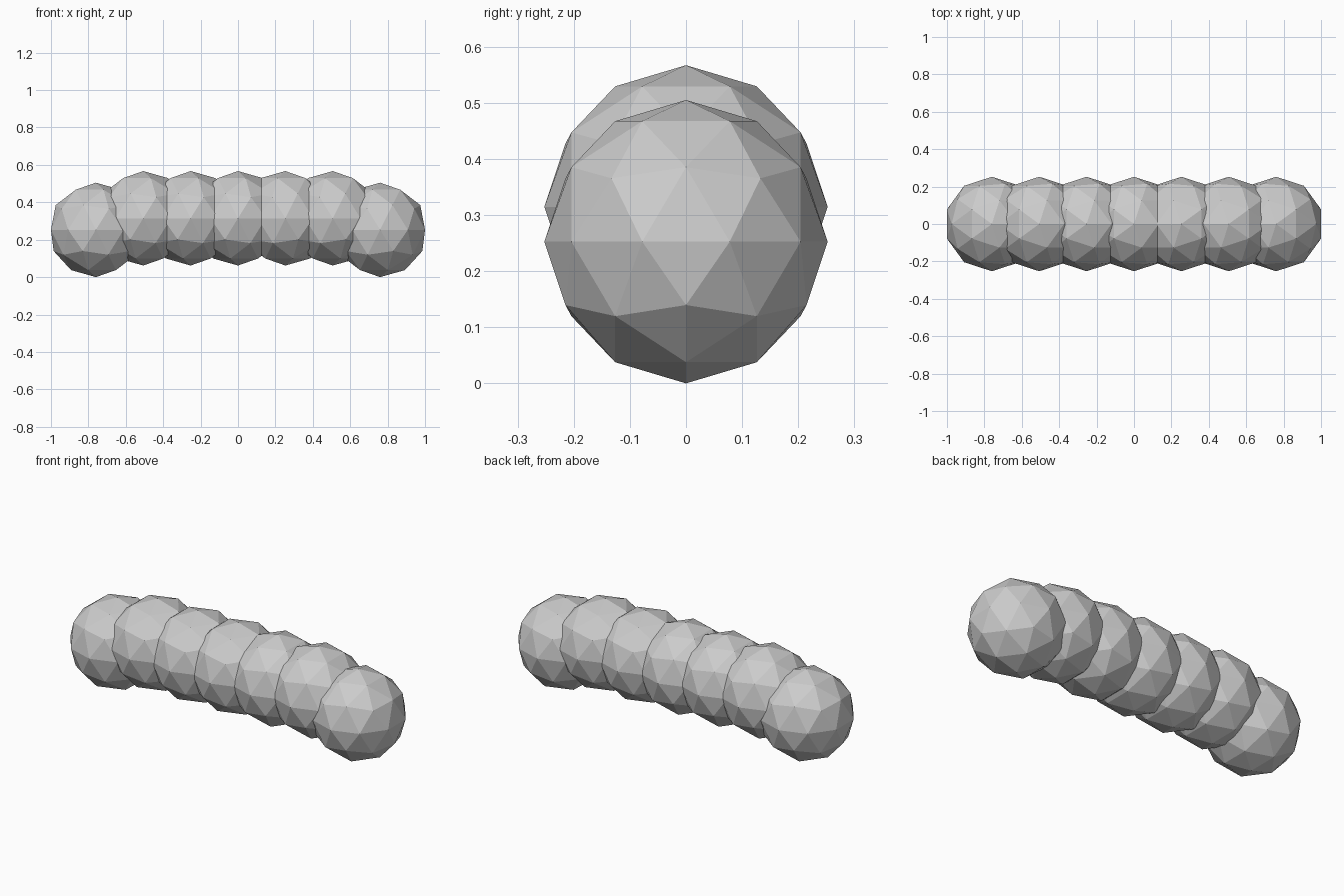
import bpy
from math import pi

if "Cube" in bpy.data.objects:
    bpy.data.objects.remove(bpy.data.objects["Cube"])

R = 0.2525      # ball radius
STEP = 0.2533   # spacing along the row


def ball(name, x, z, turn):
    bpy.ops.mesh.primitive_ico_sphere_add(
        subdivisions=2, radius=R, location=(x, 0, z), rotation=(0, 0, turn))
    bpy.context.object.name = name


# row of faceted balls, the two end balls sit lower; right half is turned to mirror the left
for i in range(-3, 4):
    end = abs(i) == 3
    ball("end_ball" if end else "middle_ball", i * STEP,
         R if end else R + 0.062, pi if i > 0 else 0)
